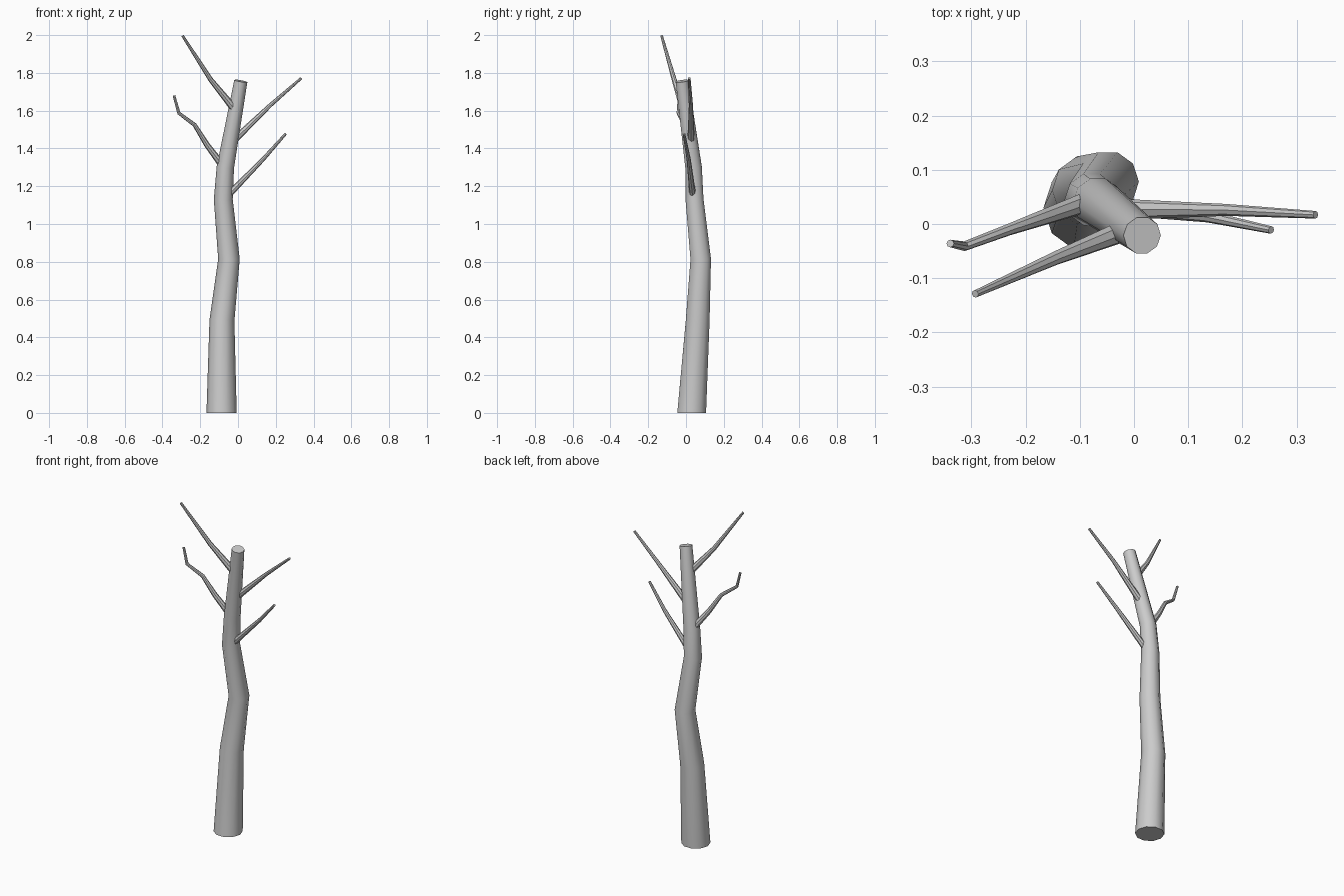
import bpy, bmesh, math
from mathutils import Vector

if "Cube" in bpy.data.objects:
    bpy.data.objects.remove(bpy.data.objects["Cube"])


def tube(name, path, sides, flat_base=False):
    """Tapered tube along (x, y, z, radius) points, capped at both ends."""
    pts = [Vector(p[:3]) for p in path]
    bm = bmesh.new()
    rings = []
    for i, p in enumerate(pts):
        before = (p - pts[i - 1]).normalized() if i else Vector()
        after = (pts[i + 1] - p).normalized() if i < len(pts) - 1 else Vector()
        axis = (before + after).normalized()
        if flat_base and i == 0:
            axis = Vector((0, 0, 1))
        u = Vector((0, 1, 0)).cross(axis).normalized()
        v = axis.cross(u)
        ring = []
        for k in range(sides):
            a = 2 * math.pi * k / sides
            ring.append(bm.verts.new(p + path[i][3] * (u * math.cos(a) + v * math.sin(a))))
        rings.append(ring)
    for lo, hi in zip(rings, rings[1:]):
        for k in range(sides):
            n = (k + 1) % sides
            bm.faces.new((lo[k], lo[n], hi[n], hi[k]))
    bm.faces.new(rings[0][::-1])
    bm.faces.new(rings[-1])
    mesh = bpy.data.meshes.new(name)
    bm.to_mesh(mesh)
    bm.free()
    obj = bpy.data.objects.new(name, mesh)
    bpy.context.collection.objects.link(obj)
    bpy.context.view_layer.objects.active = obj
    bpy.ops.object.select_all(action='DESELECT')
    obj.select_set(True)
    bpy.ops.object.shade_smooth_by_angle(angle=math.radians(40))


# Winding trunk
tube("trunk", [
    (-0.087, 0.030, 0.00, 0.080),
    (-0.085, 0.062, 0.49, 0.066),
    (-0.048, 0.078, 0.815, 0.057),
    (-0.078, 0.045, 1.13, 0.050),
    (-0.067, 0.040, 1.30, 0.046),
    (0.015, -0.021, 1.757, 0.035)], 10, flat_base=True)

# Thin bare branches, rooted inside the trunk
tube("upper_left_branch", [
    (-0.012, -0.010, 1.60, 0.021),
    (-0.145, -0.063, 1.765, 0.013),
    (-0.293, -0.129, 1.996, 0.007)], 8)
tube("lower_left_branch", [
    (-0.075, 0.045, 1.30, 0.020),
    (-0.165, 0.013, 1.42, 0.015),
    (-0.230, -0.010, 1.525, 0.011),
    (-0.313, -0.041, 1.587, 0.009),
    (-0.339, -0.036, 1.68, 0.007)], 8)
tube("upper_right_branch", [
    (-0.015, 0.027, 1.45, 0.019),
    (0.170, 0.026, 1.628, 0.011),
    (0.335, 0.017, 1.772, 0.007)], 8)
tube("lower_right_branch", [
    (-0.055, 0.036, 1.15, 0.018),
    (0.135, 0.014, 1.345, 0.011),
    (0.253, -0.011, 1.478, 0.007)], 8)
